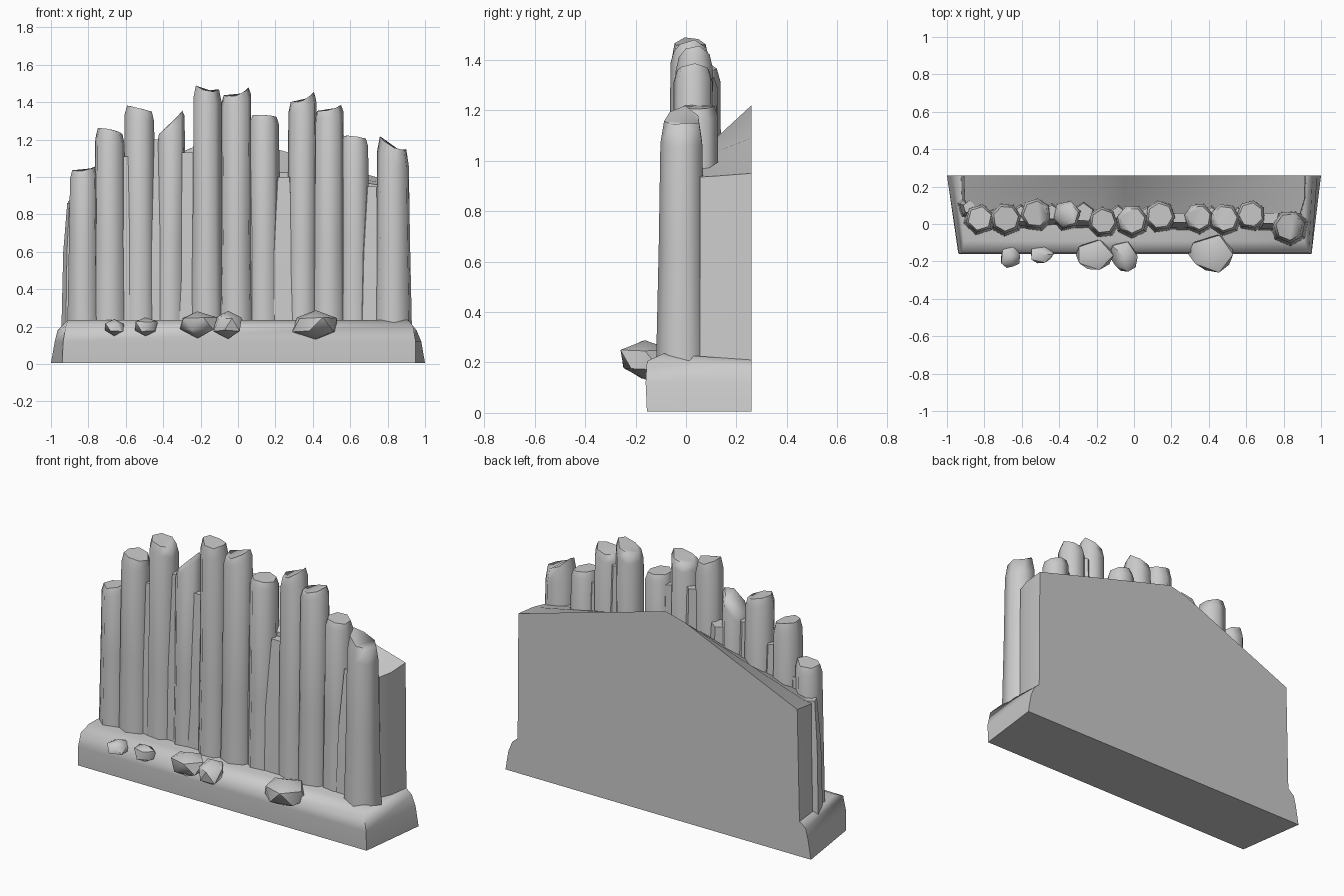
import bpy, bmesh, math, random
from mathutils import Vector

random.seed(4)


def finish(name, bm, angle=65):
    bmesh.ops.recalc_face_normals(bm, faces=bm.faces)
    me = bpy.data.meshes.new(name)
    bm.to_mesh(me)
    bm.free()
    for p in me.polygons:
        p.use_smooth = True
    me.set_sharp_from_angle(angle=math.radians(angle))
    ob = bpy.data.objects.new(name, me)
    bpy.context.collection.objects.link(ob)
    return ob


def loft(name, rings, angle=65):
    """Skin equal-length point rings and cap both ends."""
    bm = bmesh.new()
    rows = [[bm.verts.new(p) for p in r] for r in rings]
    n = len(rows[0])
    for a, b in zip(rows, rows[1:]):
        for i in range(n):
            j = (i + 1) % n
            bm.faces.new((a[i], a[j], b[j], b[i]))
    bm.faces.new(rows[0])
    bm.faces.new(rows[-1])
    return finish(name, bm, angle)


# Flared base slab: (z, left front, right front, left back, right back, front y)
base = [(0.005, -0.94, 0.95, -1.0, 1.0, -0.155),
        (0.12, -0.935, 0.95, -0.98, 0.98, -0.16),
        (0.205, -0.92, 0.935, -0.965, 0.955, -0.155),
        (0.235, -0.91, 0.91, -0.93, 0.92, -0.09)]
loft("base", [[(lf, fy, z), (rf, fy, z), (rb, 0.26, z - (0.025 if z > 0.2 else 0)),
               (lb, 0.26, z - (0.025 if z > 0.2 else 0))]
              for z, lf, rf, lb, rb, fy in base])

# Back wall: peaked outline, top leaning down toward the columns
outline = [(-0.925, 0.2, 0), (0.92, 0.2, 0), (0.915, 0.95, 0.01),
           (0.42, 1.09, 0.05), (-0.05, 1.22, 0.12), (-0.17, 1.19, 0.1), (-0.91, 0.87, 0.02)]
loft("back_wall", [[(x, 0.26, z) for x, z, d in outline],
                   [(x * 0.995, 0.13, z - d) for x, z, d in outline],
                   [(x * 0.97, 0.055, z - d * 1.5) for x, z, d in outline]], 40)

# Columns: (centre x, centre y, half width, left top z, right top z, chamfer depth)
columns = [(-0.825, 0.03, 0.075, 1.04, 1.065, 0.01),
           (-0.685, 0.03, 0.08, 1.26, 1.225, 0.03),
           (-0.525, 0.055, 0.08, 1.385, 1.345, 0.02),
           (-0.36, 0.05, 0.075, 1.22, 1.37, 0.01),
           (-0.165, 0.015, 0.075, 1.50, 1.47, 0.03),
           (-0.01, 0.02, 0.08, 1.44, 1.49, 0.01),
           (0.14, 0.045, 0.078, 1.33, 1.32, 0.01),
           (0.345, 0.035, 0.075, 1.40, 1.47, 0.02),
           (0.485, 0.03, 0.078, 1.355, 1.39, 0.01),
           (0.625, 0.05, 0.075, 1.22, 1.20, 0.01),
           (0.83, -0.015, 0.085, 1.23, 1.15, 0.05)]
for k, (cx, cy, r, zl, zr, ch) in enumerate(columns):
    sides = random.choice((6, 7))
    turn = random.uniform(0, 1)
    tilt = random.uniform(-0.02, 0.04)

    def ring(scale, z_of, dx=0.0):
        pts = []
        for i in range(sides):
            a = turn + math.tau * i / sides
            x, y = math.cos(a) * r * scale, math.sin(a) * r * scale
            pts.append((cx + dx + x, cy + y, z_of(x / r, y / r)))
        return pts

    def top(u, v):
        return (zl + zr) / 2 + (zr - zl) / 2 * u - tilt * abs(v)
    loft(f"column_{k + 1:02d}",
         [ring(1.22, lambda u, v: 0.2), ring(1.1, lambda u, v: 0.65),
          ring(1.02, lambda u, v: top(u, v) - 0.03 - ch), ring(0.85, top)])

# Low slivers of stone that close the gaps between columns
fillers = [(-0.605, 0.05, 0.065, 1.11), (-0.755, 0.04, 0.05, 0.95), (-0.44, 0.06, 0.06, 1.2),
           (-0.27, 0.06, 0.075, 1.13), (-0.085, 0.06, 0.05, 1.3),
           (0.07, 0.05, 0.055, 1.28), (0.245, 0.05, 0.075, 1.0),
           (0.415, 0.05, 0.055, 1.3), (0.555, 0.05, 0.05, 1.16),
           (0.725, 0.045, 0.075, 0.95), (-0.88, 0.09, 0.05, 0.86)]
for k, (cx, cy, r, z) in enumerate(fillers):
    def ring5(s, h):
        return [(cx + s * r * math.cos(0.3 + math.tau * i / 5),
                 cy + s * r * math.sin(0.3 + math.tau * i / 5), h) for i in range(5)]
    loft(f"filler_{k + 1:02d}", [ring5(1.35, 0.2), ring5(1.15, 0.6), ring5(0.7, z)])

# Fallen stones along the front: (location, half size)
stones = [((-0.66, -0.175, 0.195), (0.05, 0.06, 0.045)),
          ((-0.49, -0.165, 0.20), (0.06, 0.045, 0.05)),
          ((-0.21, -0.165, 0.21), (0.10, 0.08, 0.072)),
          ((-0.055, -0.175, 0.21), (0.075, 0.08, 0.075)),
          ((0.41, -0.16, 0.21), (0.12, 0.10, 0.078))]
for k, (loc, size) in enumerate(stones):
    bm = bmesh.new()
    bmesh.ops.create_icosphere(bm, subdivisions=1, radius=1)
    for v in bm.verts:
        v.co *= random.uniform(0.88, 1.15)
    for ax in range(3):
        lo, hi = min(v.co[ax] for v in bm.verts), max(v.co[ax] for v in bm.verts)
        for v in bm.verts:
            v.co[ax] = loc[ax] + size[ax] * (2 * (v.co[ax] - lo) / (hi - lo) - 1)
    finish(f"fallen_stone_{k + 1}", bm, 45)
